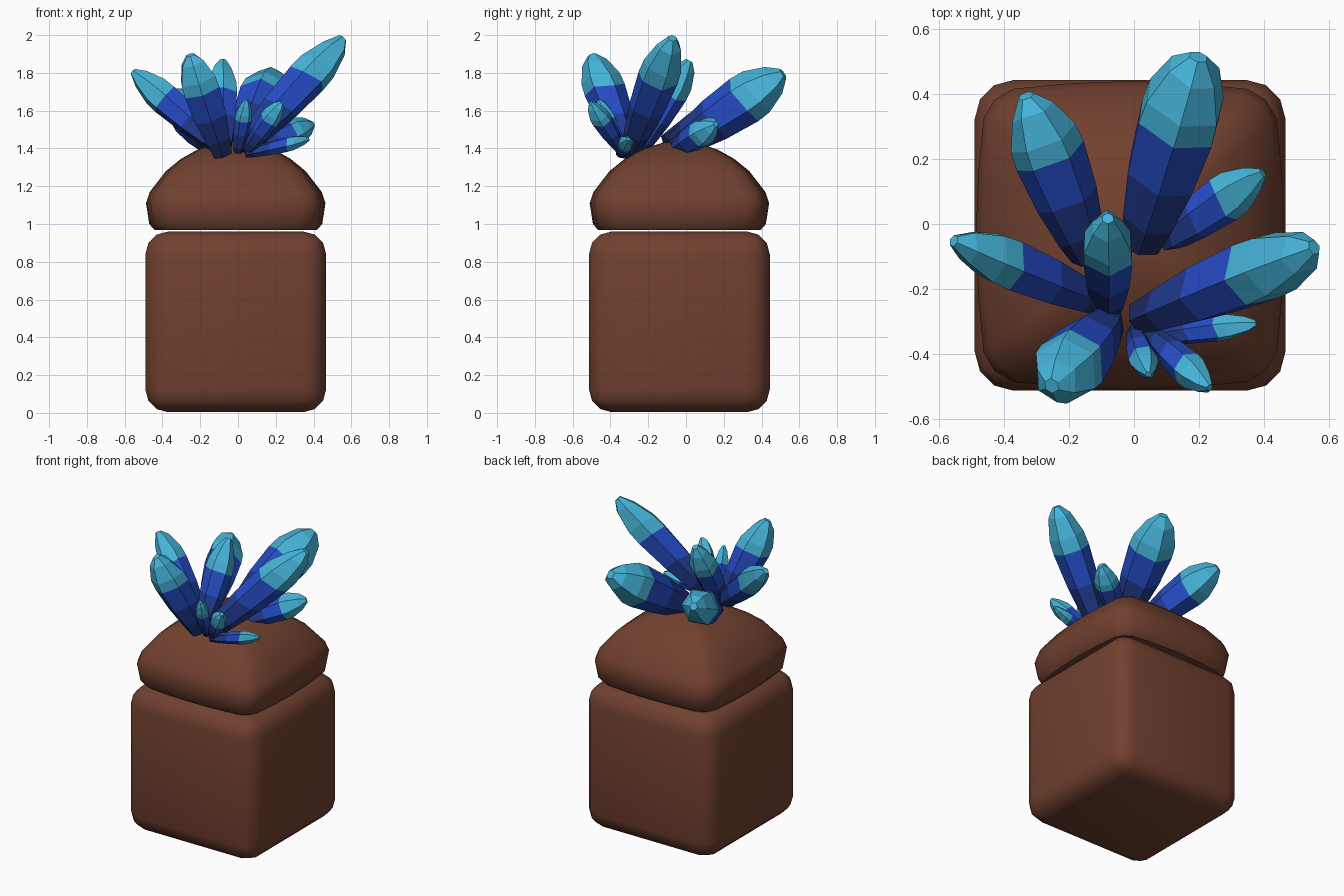
import bpy, bmesh, math, random
from mathutils import Vector

if "Cube" in bpy.data.objects:
    bpy.data.objects.remove(bpy.data.objects["Cube"])

random.seed(4)


def material(name, rgb):
    m = bpy.data.materials.new(name)
    m.diffuse_color = (*rgb, 1)
    m.use_nodes = True
    m.node_tree.nodes["Principled BSDF"].inputs["Base Color"].default_value = m.diffuse_color
    return m


BROWN = material("brown", (0.165, 0.052, 0.029))
NAVY = material("navy", (0.012, 0.025, 0.13))
DARK = material("dark blue", (0.016, 0.045, 0.30))
BLUE = material("blue", (0.019, 0.075, 0.58))
CYAN = material("cyan", (0.06, 0.46, 0.70))


def finish(name, bm, mats, smooth=False):
    bmesh.ops.recalc_face_normals(bm, faces=bm.faces)
    me = bpy.data.meshes.new(name)
    bm.to_mesh(me)
    bm.free()
    for m in mats:
        me.materials.append(m)
    ob = bpy.data.objects.new(name, me)
    bpy.context.collection.objects.link(ob)
    if smooth:
        for p in me.polygons:
            p.use_smooth = True
    return ob


def loft(bm, rings):
    """Skin equal-length rings of points, cap both ends; returns faces per band."""
    vs = [[bm.verts.new(p) for p in r] for r in rings]
    bands = []
    for a, b in zip(vs, vs[1:]):
        n = len(a)
        bands.append([bm.faces.new((a[i], a[(i + 1) % n], b[(i + 1) % n], b[i])) for i in range(n)])
    bands[0].append(bm.faces.new(vs[0][::-1]))
    bands[-1].append(bm.faces.new(vs[-1]))
    return bands


CX, CY = -0.012, -0.035

# Rounded block body
bm = bmesh.new()
bmesh.ops.create_cube(bm, size=1)
for v in bm.verts:
    v.co = Vector((CX + v.co.x * 0.957, CY + v.co.y * 0.957, 0.482 + v.co.z * 0.956))
bmesh.ops.bevel(bm, geom=bm.edges[:], offset=0.12, segments=3, profile=0.5, affect='EDGES')
finish("body", bm, [BROWN], True)

# Domed square lid: bulging square outline, shrinking toward the top
quarter = [(1, 0), (0.985, 0.4), (0.95, 0.76), (0.88, 0.88), (0.76, 0.95), (0.4, 0.985)]
outline = []
for q in range(4):
    for x, y in quarter:
        for _ in range(q):
            x, y = -y, x
        outline.append((x, y))
profile = [(0.968, 0.40), (0.968, 0.43), (1.0, 0.458), (1.11, 0.475), (1.17, 0.455),
           (1.28, 0.37), (1.345, 0.29), (1.395, 0.20), (1.43, 0.09), (1.435, 0.03)]
bm = bmesh.new()
loft(bm, [[(CX + x * s, CY + y * s, z) for x, y in outline] for z, s in profile])
lid = finish("lid", bm, [BROWN])
bpy.context.view_layer.objects.active = lid
lid.select_set(True)
bpy.ops.object.shade_smooth_by_angle(angle=math.radians(40))
lid.select_set(False)


# Faceted crystals: narrow foot, widest at the shoulder, blunt slanted tip
def crystal(name, base, tip, radius, sides=6):
    base, tip = Vector(base), Vector(tip)
    axis = tip - base
    d = axis.normalized()
    u = d.cross(Vector((0, 0, 1))).normalized()
    w = d.cross(u)
    turn = random.random() * 2
    stations = [(0, 0.5), (0.13, 0.66), (0.36, 0.88), (0.63, 1.0), (0.74, 0.96), (0.9, 0.62), (0.99, 0.22)]
    wob = [random.uniform(-1, 1) for _ in range(sides)]
    rings = []
    for t, s in stations:
        ring = []
        for i in range(sides):
            a = turn + i * math.tau / sides
            # stagger shoulder and boundaries a little for a natural facet look
            k = t + (0.03 * wob[i] if 0.1 < t < 0.95 else 0)
            r = radius * s * (1 + 0.05 * wob[i])
            ring.append(base + axis * k + (u * math.cos(a) + w * math.sin(a)) * r)
        rings.append(ring)
    bm = bmesh.new()
    for band, index in zip(loft(bm, rings), (0, 1, 2, 3, 3, 3)):
        for f in band:
            f.material_index = index
    finish(name, bm, [NAVY, DARK, BLUE, CYAN])


crystal("crystal_left", (-0.10, -0.24, 1.41), (-0.56, -0.05, 1.81), 0.088)
crystal("crystal_centre", (-0.08, -0.26, 1.38), (-0.08, 0.02, 1.87), 0.088)
crystal("crystal_right_tall", (0.02, -0.29, 1.40), (0.56, -0.07, 1.99), 0.108)
crystal("crystal_front_left", (-0.08, -0.30, 1.37), (-0.255, -0.50, 1.90), 0.108)
crystal("crystal_back_left", (-0.14, -0.10, 1.42), (-0.335, 0.40, 1.68), 0.115)
crystal("crystal_back_right", (0.02, -0.06, 1.41), (0.20, 0.52, 1.80), 0.135)
crystal("crystal_right_low", (0.08, -0.06, 1.39), (0.40, 0.16, 1.53), 0.078)
crystal("crystal_front_right_low", (0.04, -0.35, 1.37), (0.38, -0.305, 1.45), 0.042)
crystal("crystal_front_small", (0.0, -0.33, 1.38), (0.045, -0.465, 1.66), 0.046)
crystal("crystal_front_right_small", (0.05, -0.34, 1.39), (0.235, -0.505, 1.645), 0.055)
